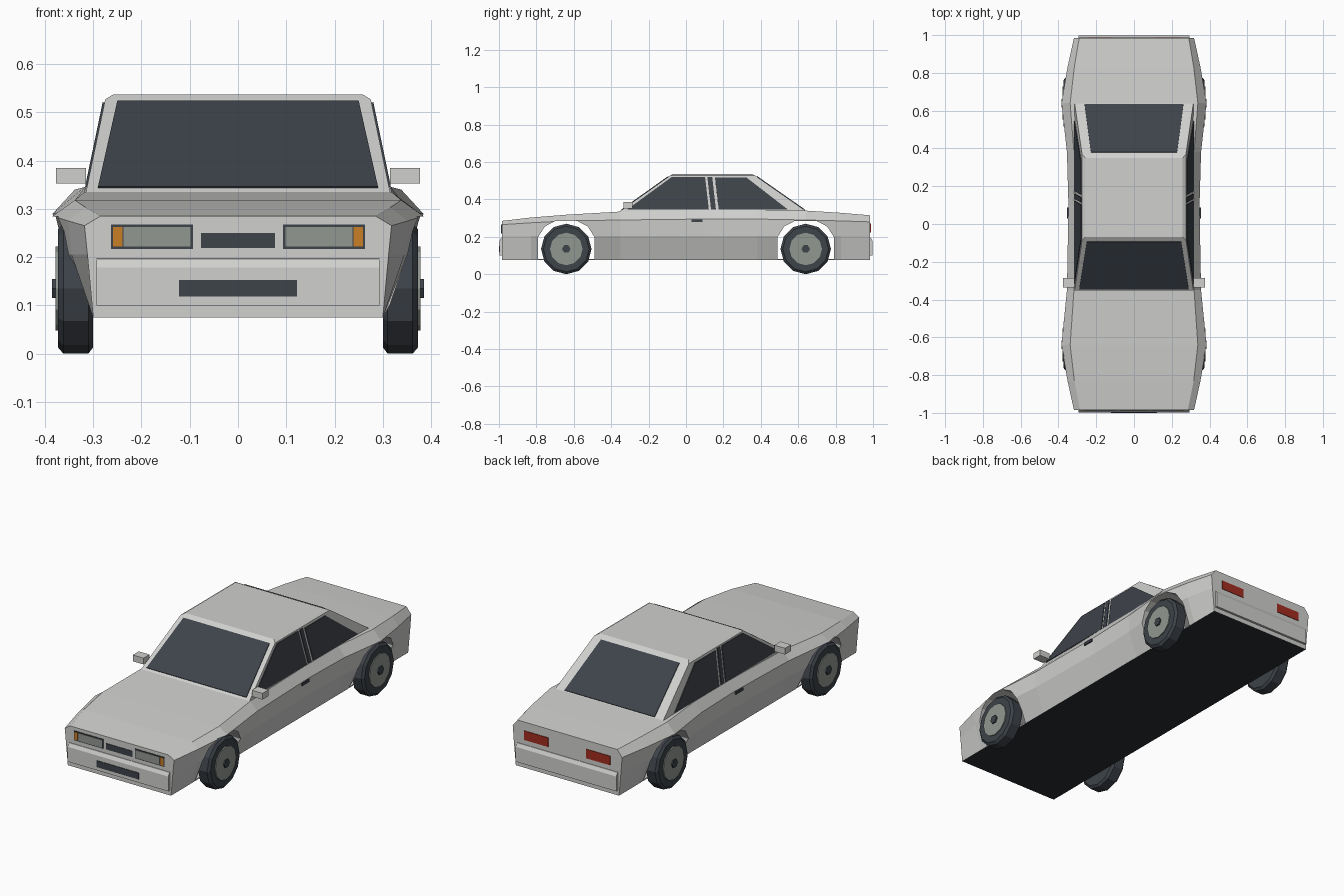
import bpy, bmesh, math
from mathutils import Vector

if "Cube" in bpy.data.objects:
    bpy.data.objects.remove(bpy.data.objects["Cube"], do_unlink=True)


def material(name, r, g, b):
    m = bpy.data.materials.new(name)
    m.use_nodes = True
    m.diffuse_color = (r, g, b, 1)
    m.node_tree.nodes["Principled BSDF"].inputs["Base Color"].default_value = (r, g, b, 1)
    return m


PAINT = material("silver paint", .63, .63, .62)
DARK = material("dark glass and rubber", .047, .056, .068)
FLOOR = material("black underside", .022, .027, .032)
GREY = material("lens and hub grey", .29, .31, .28)
ORANGE = material("indicator orange", .58, .21, .02)
RED = material("tail light red", .36, .025, .014)


def finish(name, bm, *mats):
    bmesh.ops.recalc_face_normals(bm, faces=bm.faces)
    me = bpy.data.meshes.new(name)
    bm.to_mesh(me)
    bm.free()
    ob = bpy.data.objects.new(name, me)
    bpy.context.collection.objects.link(ob)
    for m in mats:
        me.materials.append(m)
    return ob


def loft(name, rings, *mats):
    """Skin closed rings of points and cap both ends."""
    bm = bmesh.new()
    vs = [[bm.verts.new(p) for p in ring] for ring in rings]
    n = len(vs[0])
    for a, b in zip(vs, vs[1:]):
        for i in range(n):
            j = (i + 1) % n
            bm.faces.new((a[i], a[j], b[j], b[i]))
    bm.faces.new(vs[0])
    bm.faces.new(vs[-1])
    return finish(name, bm, *mats)


def plate(name, pts, mat, t=.004):
    """Thin panel lying on the plane of its outline."""
    pts = [Vector(p) for p in pts]
    n = (pts[1] - pts[0]).cross(pts[2] - pts[0]).normalized() * t
    return loft(name, [[p - n for p in pts], [p + n for p in pts]], mat)


def end_plate(name, x0, x1, z0, z1, y, mat, t=.003):
    return plate(name, [(x0, y, z0), (x1, y, z0), (x1, y, z1), (x0, y, z1)], mat, t)


def prism(name, yz, x0, x1, *mats):
    """Side profile extruded across the car."""
    return loft(name, [[(x, y, z) for y, z in yz] for x in (x0, x1)], *mats)


def mirrored(half):
    return half + [(-x, y, z) for x, y, z in reversed(half)]


# Lower body: y, crease width, shoulder width, deck width, shoulder z, deck z
stations = [
    (-.985, .312, .318, .285, .265, .285),
    (-.83, .345, .352, .316, .275, .303),
    (-.64, .372, .384, .338, .285, .318),
    (-.35, .35, .355, .318, .29, .335),
    (.1, .342, .347, .317, .295, .345),
    (.38, .35, .355, .318, .295, .345),
    (.64, .372, .384, .338, .29, .34),
    (.83, .345, .352, .316, .285, .328),
    (.985, .312, .318, .29, .28, .315),
]
body = loft("body", [
    mirrored([(.3, y, .075), (mid, y, .205), (sh, y, zs), (top, y, zt)])
    for y, mid, sh, top, zs, zt in stations], PAINT, FLOOR)
for f in body.data.polygons:
    f.material_index = 1 if f.normal.z < -.95 else 0

# Wheel arches, open across the car above a thin floor pan
bpy.context.view_layer.objects.active = body
for wy in (-.64, .64):
    for x0, x1, low in ((-.6, .6, .081), (.299, .6, -.1), (-.6, -.299, -.1)):
        half = [(.15, low), (.15, .2), (.115, .255), (.06, .284)]
        outline = [(wy + y, z) for y, z in half] + [(wy - y, z) for y, z in reversed(half)]
        cutter = prism("arch_cutter", outline, x0, x1)
        cutter.hide_render = True
        mod = body.modifiers.new("arch", "BOOLEAN")
        mod.operation, mod.solver, mod.object = "DIFFERENCE", "EXACT", cutter
        bpy.ops.object.modifier_apply(modifier=mod.name)
        bpy.data.objects.remove(cutter, do_unlink=True)

# Cabin shell
Z0, Z1 = .335, .527


def cabin_ring(w, y0, y1, z):
    return [(-w, y0, z), (w, y0, z), (w, y1, z), (-w, y1, z)]


loft("cabin", [cabin_ring(.315, -.355, .645, Z0), cabin_ring(.275, -.085, .37, Z1),
               cabin_ring(.258, -.07, .35, .537)], PAINT)


def rise(z):
    return (z - Z0) / (Z1 - Z0)


def screen(name, y_low, y_high, w_low, w_high):
    pts = []
    for z, w in ((.343, w_low), (.521, w_high)):
        y = y_low + (y_high - y_low) * rise(z)
        row = [(-w, y, z), (w, y, z)]
        pts += row if not pts else row[::-1]
    plate(name, pts, DARK)


screen("windshield", -.355, -.085, .29, .25)
screen("rear_window", .645, .37, .262, .228)

# Side glass with a dark pillar strip between the panes
panes = {
    "front_side_window": [(-.315, .345), (.122, .345), (.102, .52), (-.075, .52)],
    "pillar_strip": [(.134, .345), (.16, .345), (.14, .52), (.114, .52)],
    "rear_side_window": [(.175, .345), (.545, .345), (.325, .515), (.155, .515)],
}
for s, side in ((1, "left"), (-1, "right")):
    for name, yz in panes.items():
        plate(f"{side}_{name}",
              [(s * (.315 - .04 * rise(z)), y, z) for y, z in yz], DARK)

    # Door handle and mirror
    prism(f"{side}_door_handle", [(.03, .278), (.088, .278), (.088, .292), (.03, .292)],
          s * .34, s * .354, DARK)
    prism(f"{side}_mirror", [(-.335, .352), (-.285, .352), (-.285, .385), (-.335, .385)],
          s * .315, s * .377, PAINT)

    # Front lamps
    end_plate(f"{side}_headlight_surround", s * .093, s * .263, .217, .267, -.985, DARK)
    end_plate(f"{side}_headlight_lens", s * .098, s * .237, .222, .262, -.987, GREY)
    end_plate(f"{side}_indicator", s * .239, s * .259, .222, .262, -.987, ORANGE)
    end_plate(f"{side}_tail_light", s * .11, s * .25, .222, .27, .985, RED)

# Grille, bumpers and lower intake
end_plate("grille", -.077, .077, .219, .25, -.985, DARK)
for s, name in ((-1, "front_bumper"), (1, "rear_bumper")):
    prism(name, [(s * .975, .2), (s * .987, .196), (s * .997, .178),
                 (s * .997, .1), (s * .975, .1)], -.293, .293, PAINT)
end_plate("lower_intake", -.122, .122, .118, .152, -.997, DARK)


def lathe(name, s, y, profile, sides, mat):
    """Rings of (x, radius) around a wheel axle."""
    rings = [[(s * x, y + r * math.cos(a), .135 + r * math.sin(a))
              for a in (2 * math.pi * i / sides for i in range(sides))]
             for x, r in profile]
    loft(name, rings, mat)


# Wheels
for s, side in ((1, "left"), (-1, "right")):
    for y, end in ((-.64, "front"), (.64, "rear")):
        tag = f"{end}_{side}"
        lathe(tag + "_tyre", s, y, [(.3, .122), (.31, .135), (.362, .135), (.373, .122)], 12, DARK)
        lathe(tag + "_hub", s, y, [(.36, .087), (.378, .087)], 12, GREY)
        lathe(tag + "_hub_cap", s, y, [(.37, .023), (.385, .023)], 6, DARK)
